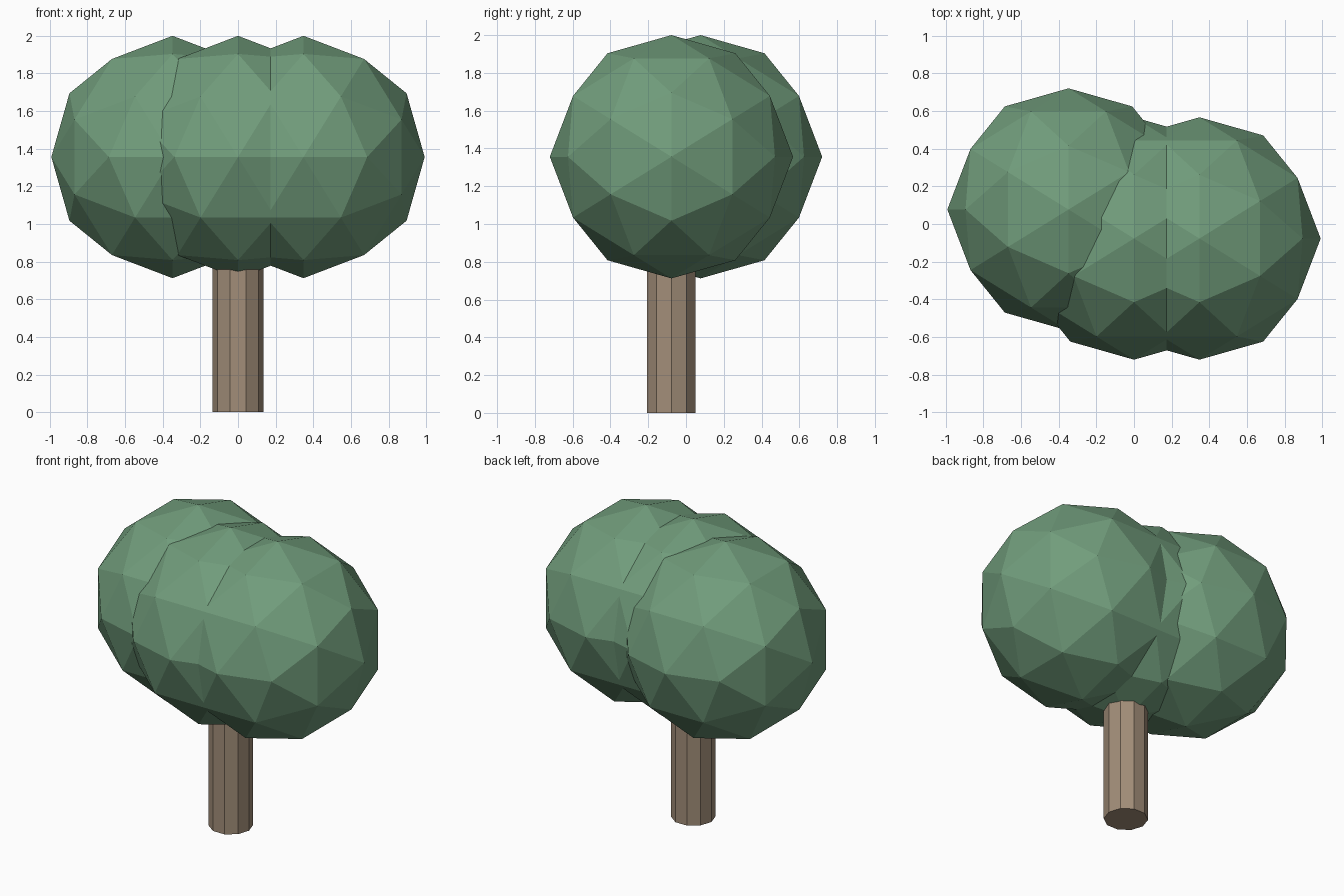
import bpy
import bmesh
from math import atan, pi, sqrt
from mathutils import Matrix

cube = bpy.data.objects.get("Cube")
if cube:
    bpy.data.objects.remove(cube, do_unlink=True)


def make_material(name, rgb):
    mat = bpy.data.materials.new(name)
    mat.use_nodes = True
    colour = (*rgb, 1.0)
    mat.diffuse_color = colour
    mat.node_tree.nodes["Principled BSDF"].inputs["Base Color"].default_value = colour
    return mat


def make_object(name, bm, material, location):
    mesh = bpy.data.meshes.new(name)
    bm.to_mesh(mesh)
    bm.free()
    mesh.materials.append(material)
    obj = bpy.data.objects.new(name, mesh)
    obj.location = location
    bpy.context.collection.objects.link(obj)
    return obj


leaf_green = make_material("leaf green", (0.165, 0.335, 0.200))
bark_brown = make_material("bark brown", (0.36, 0.27, 0.19))

# Foliage: three overlapping faceted balls, each turned so an edge sits on top
RADIUS = 0.644
CROWN_Z = 2.0 - RADIUS
GOLDEN = (1 + sqrt(5)) / 2
turn = Matrix.Rotation(pi / 2, 4, "Z") @ Matrix.Rotation(-atan(1 / GOLDEN), 4, "Y")

for name, x, y in (("foliage_right", -0.348, 0.077),
                   ("foliage_middle", 0.0, -0.077),
                   ("foliage_left", 0.348, -0.077)):
    bm = bmesh.new()
    bmesh.ops.create_icosphere(bm, subdivisions=2, radius=RADIUS, matrix=turn)
    make_object(name, bm, leaf_green, (x, y, CROWN_Z))

# Trunk: ten-sided post reaching up into the foliage
TRUNK_HEIGHT = 1.0
bm = bmesh.new()
bmesh.ops.create_cone(bm, cap_ends=True, segments=10, radius1=0.135, radius2=0.135,
                      depth=TRUNK_HEIGHT, matrix=Matrix.Rotation(pi / 2, 4, "Z"))
make_object("trunk", bm, bark_brown, (0, -0.077, TRUNK_HEIGHT / 2))
